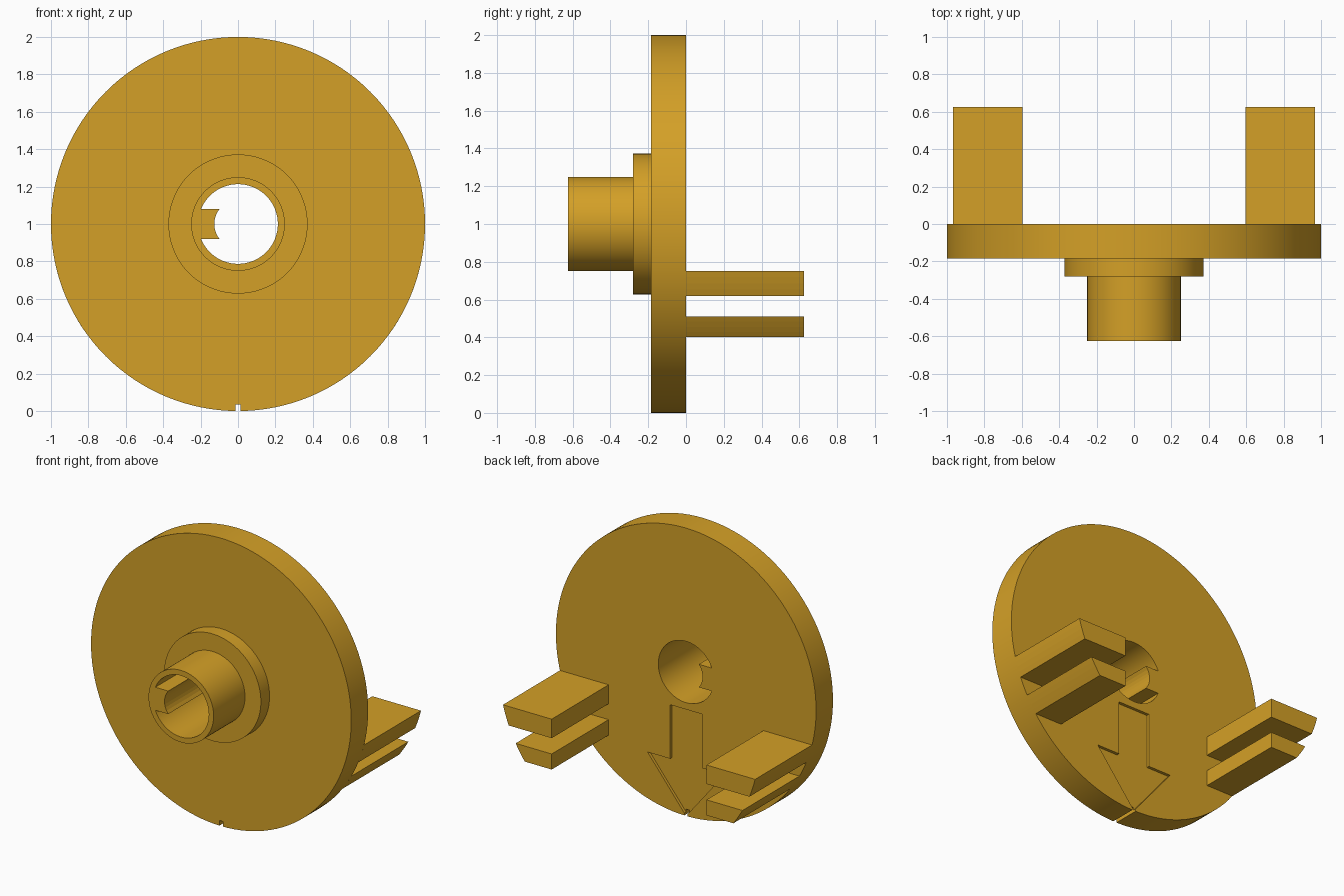
import bpy, bmesh, math

if "Cube" in bpy.data.objects:
    bpy.data.objects.remove(bpy.data.objects["Cube"])

SEG = 128
gold = bpy.data.materials.new("golden_yellow")
gold.diffuse_color = (0.658, 0.352, 0.02, 1)
gold.use_nodes = True
gold.node_tree.nodes["Principled BSDF"].inputs["Base Color"].default_value = gold.diffuse_color


def finish(name, bm):
    bmesh.ops.recalc_face_normals(bm, faces=bm.faces)
    mesh = bpy.data.meshes.new(name)
    bm.to_mesh(mesh)
    bm.free()
    ob = bpy.data.objects.new(name, mesh)
    bpy.context.collection.objects.link(ob)
    mesh.materials.append(gold)
    return ob


def prism(name, outline, y0, y1):
    """Extrude an (x, z) outline along y."""
    bm = bmesh.new()
    a = [bm.verts.new((x, y0, z)) for x, z in outline]
    b = [bm.verts.new((x, y1, z)) for x, z in outline]
    bm.faces.new(a)
    bm.faces.new(b[::-1])
    for i in range(len(a)):
        j = (i + 1) % len(a)
        bm.faces.new((a[i], b[i], b[j], a[j]))
    return finish(name, bm)


def lathe(name, profile):
    """Turn a closed (radius, y) profile around the bore axis."""
    bm = bmesh.new()
    rings = []
    for k in range(SEG):
        t = 2 * math.pi * k / SEG
        rings.append([bm.verts.new((r * math.sin(t), y, 1 - r * math.cos(t)))
                      for r, y in profile])
    n = len(profile)
    for k in range(SEG):
        p, q = rings[k], rings[(k + 1) % SEG]
        for i in range(n):
            j = (i + 1) % n
            bm.faces.new((p[i], p[j], q[j], q[i]))
    return finish(name, bm)


def arc(r, z0, z1, side, n=8):
    """Points on a circle of radius r around the axis between two heights."""
    zs = [z0 + (z1 - z0) * i / n for i in range(n + 1)]
    return [(side * math.sqrt(r * r - (z - 1) ** 2), z) for z in zs]


# Disc with stepped flange, tube and through bore
body = lathe("disc_and_hub", [(0.213, 0), (1.0, 0), (1.0, -0.185), (0.372, -0.185),
                              (0.372, -0.28), (0.25, -0.28), (0.25, -0.625),
                              (0.213, -0.625)])

# Engraved arrow on the back face, and the index notch in the rim
arrow = [(-0.122, 0.74), (0.122, 0.74), (0.122, 0.365), (0.295, 0.365),
         (0, 0.0), (-0.295, 0.365), (-0.122, 0.365)]
notch = [(-0.013, -0.05), (0.013, -0.05), (0.013, 0.036), (-0.013, 0.036)]
cutters = [prism("arrow_cutter", arrow, -0.02, 0.05),
           prism("notch_cutter", notch, -0.3, 0.1)]
bpy.context.view_layer.objects.active = body
body.select_set(True)
for c in cutters:
    mod = body.modifiers.new(c.name, 'BOOLEAN')
    mod.operation = 'DIFFERENCE'
    mod.solver = 'EXACT'
    mod.object = c
    bpy.ops.object.modifier_apply(modifier=mod.name)
for c in cutters:
    bpy.data.objects.remove(c)
bpy.ops.object.shade_smooth_by_angle(angle=math.radians(30))

# Key inside the bore
prism("bore_key", arc(0.214, 0.92, 1.08, -1) + arc(0.127, 1.08, 0.92, -1), -0.625, 0)

# Pairs of prongs on the back, outer sides following the rim
for side, label in ((-1, "left"), (1, "right")):
    for z0, z1, level in ((0.62, 0.752, "upper"), (0.402, 0.51, "lower")):
        outline = [(side * 0.595, z1), (side * 0.595, z0)] + arc(1.0, z0, z1, side, 4)
        prism(f"{level}_{label}_prong", outline, 0, 0.625)
